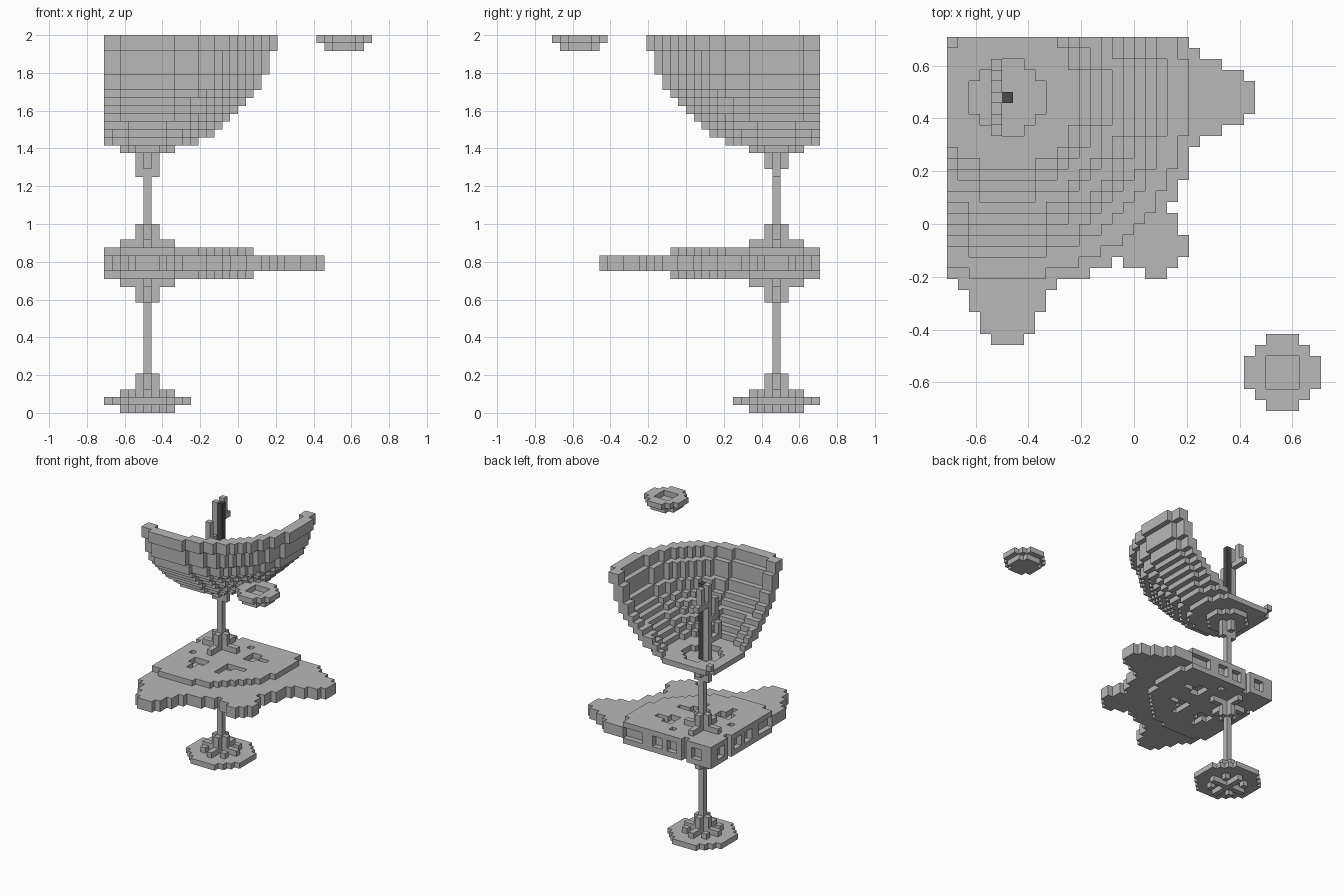
import bpy, bmesh
from mathutils import Vector

cube = bpy.data.objects.get("Cube")
if cube:
    bpy.data.objects.remove(cube, do_unlink=True)

U = 2 / 48            # block size
HALF = 17 * U         # half of the footprint
AXIS = 5              # mast column, counted from the left and back edges


def material(name, value):
    m = bpy.data.materials.new(name)
    m.use_nodes = True
    colour = (value, value, value, 1)
    m.diffuse_color = colour
    m.node_tree.nodes["Principled BSDF"].inputs["Base Color"].default_value = colour
    return m


GREY = material("light grey", 0.48)
DARK = material("dark grey", 0.07)


def build(name, cells, mat=GREY):
    """Skin a set of (column, row from back, level) blocks with their outer faces."""
    cells = {c for c in cells if min(c) >= 0}
    bm = bmesh.new()
    corners = {}

    def vert(p):
        if p not in corners:
            corners[p] = bm.verts.new((p[0] * U - HALF, HALF - p[1] * U, p[2] * U))
        return corners[p]

    for c in cells:
        for axis in range(3):
            for side in (0, 1):
                n = list(c)
                n[axis] += 2 * side - 1
                if tuple(n) in cells:
                    continue
                ring = []
                for s, t in ((0, 0), (1, 0), (1, 1), (0, 1)):
                    p = list(c)
                    p[axis] += side
                    p[(axis + 1) % 3] += s
                    p[(axis + 2) % 3] += t
                    ring.append(vert(tuple(p)))
                # the y axis is mirrored, so the winding is reversed
                bm.faces.new(ring[::-1] if side else ring)
    bmesh.ops.recalc_face_normals(bm, faces=bm.faces)
    mesh = bpy.data.meshes.new(name)
    bm.to_mesh(mesh)
    bm.free()
    mesh.materials.append(mat)
    ob = bpy.data.objects.new(name, mesh)
    bpy.context.collection.objects.link(ob)
    return ob


def disc(r, level, inner=-1, centre=AXIS):
    out = (r + 0.45) ** 2
    hole = (inner + 0.45) ** 2 if inner >= 0 else -1
    return {(centre + i, centre + j, level)
            for i in range(-r, r + 1) for j in range(-r, r + 1)
            if hole < i * i + j * j <= out}


def box(a, b, k):
    return {(i, j, l) for i in range(a[0], a[1] + 1)
            for j in range(b[0], b[1] + 1) for l in range(k[0], k[1] + 1)}


def cross(r, low, high):
    arm, mid = (AXIS - r, AXIS + r), (AXIS, AXIS)
    return box(arm, mid, (low, high)) | box(mid, arm, (low, high))


def both(cells):
    """Add the copy mirrored across the diagonal."""
    return cells | {(b, a, k) for a, b, k in cells}


# central pole
build("pole", box((AXIS, AXIS), (AXIS, AXIS), (0, 32)))

# base: disc with a cross and studs above and below
studs = {(AXIS + i, AXIS + j, k) for i in (-2, 2) for j in (-2, 2) for k in (0, 2)}
build("base", disc(5, 1) | cross(3, 0, 0) | cross(3, 2, 2) | cross(1, 3, 4) | studs)

# star shaped middle plate, given by its reach along each row
reach = [22, 23, 25, 27, 28, 28, 28, 27, 25, 23, 22,
         22, 22, 21, 21, 20, 21, 21, 22, 22, 21, 20]
n = len(reach)
plate = {(a, b, k) for a in range(28) for b in range(28) for k in (18, 19)
         if (a < n or b < n)
         and (a >= n or b < reach[a]) and (b >= n or a < reach[b])}

# upper and lower decks with recesses
decks = disc(13, 17) | disc(13, 20)
recess = set()
for k in (17, 20):
    recess |= box((10, 13), (10, 10), (k, k)) | box((10, 10), (10, 13), (k, k))
    recess |= box((11, 11), (11, 11), (k, k))
    recess |= both(box((11, 12), (4, 6), (k, k)) | box((13, 14), (AXIS, AXIS), (k, k)))
    recess |= both(box((2, 2), (9, 9), (k, k)))

# windows and slots along the two straight sides
windows = box((0, 0), (AXIS, AXIS), (17, 20))
for first, last in ((2, 3), (7, 8), (10, 11), (14, 17)):
    windows |= box((0, 0), (first, last), (18, 19))
build("platform", (plate | decks) - recess - both(windows))

# stepped collars where the pole meets the platform
build("upper_collar", cross(3, 21, 21) | cross(1, 22, 23))
build("lower_collar", cross(3, 16, 16) | cross(1, 14, 15))

# neck under the bowl
build("neck", cross(1, 31, 32) | box((4, 6), (AXIS, AXIS), (30, 30)))

# stepped hollow bowl, one ring per level
radii = [3, 6, 8, 9, 10, 11, 12, 13, 14, 14, 15, 15, 15, 16, 16]
bowl = disc(radii[0], 33)
for i in range(1, len(radii)):
    bowl |= disc(radii[i], 33 + i, min(radii[i - 1], radii[i] - 2))
build("bowl", bowl)

# dark mast with a light bracket beside it
build("mast", box((AXIS, AXIS), (AXIS, AXIS), (34, 47)), DARK)
bracket = (box((4, 4), (5, 8), (37, 37)) | box((4, 4), (8, 8), (38, 39))
           | box((4, 4), (5, 7), (41, 41)) | box((4, 4), (7, 7), (42, 44))
           | box((4, 4), (2, 5), (44, 44)) | box((4, 4), (3, 3), (45, 47))
           | box((4, 4), (AXIS, AXIS), (34, 47)))
build("mast_bracket", bracket)

# small separate dish
build("small_dish", disc(2, 46, centre=30) | disc(3, 47, 1, centre=30))
